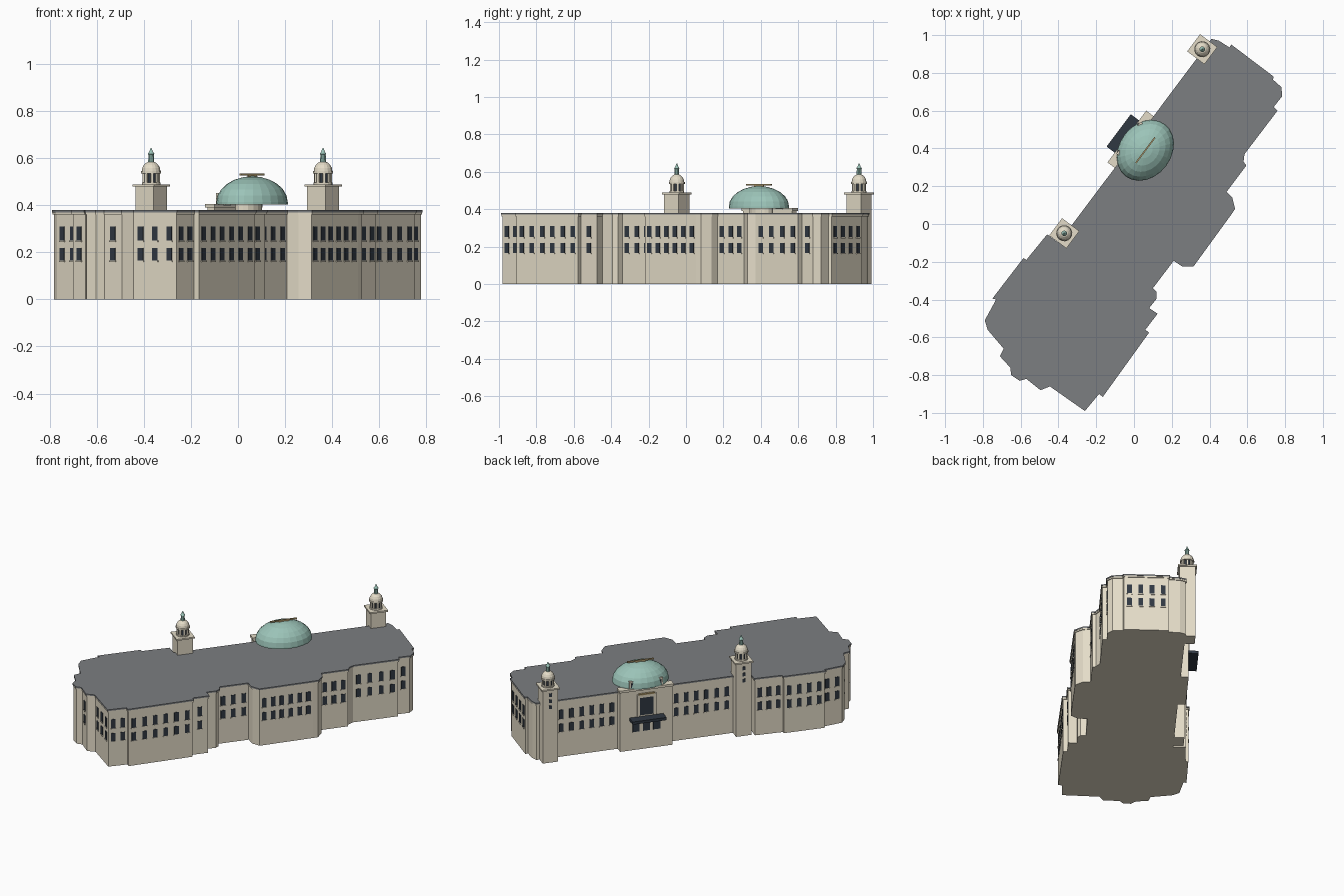
import bpy, bmesh, math
from mathutils import Matrix, Vector

if "Cube" in bpy.data.objects:
    bpy.data.objects.remove(bpy.data.objects["Cube"])

# The building runs diagonally: u = along it, v = out of the entrance side
ROT = Matrix.Rotation(math.atan2(0.8, 0.6), 4, 'Z')
MID = 0.348          # u of the entrance axis


def mat(name, col):
    m = bpy.data.materials.new(name)
    m.diffuse_color = (*col, 1)
    m.use_nodes = True
    m.node_tree.nodes["Principled BSDF"].inputs["Base Color"].default_value = m.diffuse_color
    return m


STONE = mat("stone", (0.78, 0.72, 0.58))
ROOF = mat("roof_grey", (0.20, 0.21, 0.22))
GLASS = mat("dark_glass", (0.03, 0.04, 0.055))
COPPER = mat("green_copper", (0.33, 0.55, 0.48))
GOLD = mat("bronze", (0.45, 0.34, 0.16))


def finish(name, bm, material, matrix=None):
    bmesh.ops.recalc_face_normals(bm, faces=bm.faces)
    me = bpy.data.meshes.new(name)
    bm.to_mesh(me)
    bm.free()
    me.materials.append(material)
    ob = bpy.data.objects.new(name, me)
    if matrix:
        ob.matrix_world = matrix
    bpy.context.collection.objects.link(ob)
    return ob


def add_box(bm, u0, u1, v0, v1, z0, z1, frame=Matrix()):
    m = frame @ Matrix.Translation(((u0 + u1) / 2, (v0 + v1) / 2, (z0 + z1) / 2)) \
        @ Matrix.Diagonal((u1 - u0, v1 - v0, z1 - z0, 1))
    bmesh.ops.create_cube(bm, size=1, matrix=m)


def boxes(name, material, *dims):
    bm = bmesh.new()
    for d in dims:
        add_box(bm, *d)
    return finish(name, bm, material, ROT)


def lathe(name, material, u, v, profile, n, su=1, sv=1):
    """Closed turned shape with n sides from (radius, z) points."""
    bm = bmesh.new()
    rings = [[bm.verts.new((u + su * r * math.cos(2 * math.pi * i / n),
                            v + sv * r * math.sin(2 * math.pi * i / n), z))
              for i in range(n)] for r, z in profile]
    for a, b in zip(rings, rings[1:]):
        for i in range(n):
            j = (i + 1) % n
            bm.faces.new((a[i], a[j], b[j], b[i]))
    bm.faces.new(rings[0])
    bm.faces.new(rings[-1])
    return finish(name, bm, material, ROT)


def prism(name, material, pts, z0, z1):
    bm = bmesh.new()
    f = bm.faces.new([bm.verts.new((p.x, p.y, z0)) for p in pts])
    ext = bmesh.ops.extrude_face_region(bm, geom=[f], use_keep_orig=True)
    bmesh.ops.translate(bm, vec=(0, 0, z1 - z0),
                        verts=[e for e in ext["geom"] if isinstance(e, bmesh.types.BMVert)])
    return finish(name, bm, material)


# Footprint, clockwise: x, y, windows on the wall that starts here
PLAN = [
    (.45, .97, 0), (.505, .935, 0), (.515, .95, 4), (.74, .78, 0), (.735, .765, 0),
    (.78, .725, 0), (.785, .677, 1), (.74, .62, 0), (.76, .60, 4), (.585, .37, 0),
    (.58, .33, 0), (.595, .31, 3), (.49, .17, 0), (.52, .14, 0), (.535, .08, 0),
    (.515, .05, 6), (.315, -.225, 0), (.255, -.225, 0), (.21, -.195, 3), (.10, -.34, 0),
    (.12, -.36, 0), (.12, -.395, 0), (.08, -.445, 0), (.125, -.475, 1), (.06, -.56, 0),
    (.08, -.575, 6), (-.165, -.915, 0), (-.185, -.90, 2), (-.26, -.99, 3), (-.445, -.86, 0),
    (-.495, -.88, 1), (-.57, -.82, 0), (-.605, -.83, 0), (-.65, -.80, 0), (-.655, -.76, 1),
    (-.71, -.70, 0), (-.69, -.66, 2), (-.775, -.56, 0), (-.79, -.51, 2), (-.73, -.40, 0),
    (-.75, -.395, 4), (-.585, -.18, 0), (-.57, -.19, 3), (-.46, -.055, 0), (-.40, -.10, 0),
    (-.331, -.008, 6), (-.101, .298, 0), (.103, .570, 6), (.332, .876, 0), (.41, .98, 0)]
outer = [Vector(p[:2]) for p in PLAN]


def inset(pts, d):
    out = []
    for i, p in enumerate(pts):
        a = (p - pts[i - 1]).normalized()
        b = (pts[(i + 1) % len(pts)] - p).normalized()
        na, nb = Vector((-a.y, a.x)), Vector((-b.y, b.x))
        out.append(p - (na + nb) / (1 + na.dot(nb)) * d)
    return out


wall = inset(outer, 0.007)
prism("walls", STONE, wall, 0, .362)
prism("cornice", STONE, inset(outer, 0.002), .361, .371)
prism("roof", ROOF, outer, .370, .379)

# Two rows of windows along every wall that has them
glass, sills = bmesh.new(), bmesh.new()
for i, (_, _, n) in enumerate(PLAN):
    a, b = wall[i], wall[(i + 1) % len(wall)]
    d = b - a
    frame = Matrix.Translation((a.x, a.y, 0)) @ Matrix.Rotation(math.atan2(d.y, d.x), 4, 'Z')
    for k in range(n):
        s = d.length * (k + .5) / n
        for z0, z1 in ((.165, .218), (.25, .31)):
            add_box(glass, s - .014, s + .014, -.006, .003, z0, z1, frame)
            add_box(sills, s - .017, s + .017, -.006, .005, z0 - .006, z0, frame)
finish("windows", glass, GLASS)
finish("window_sills", sills, STONE)

# Two corner towers with open cupolas
for side, tag in ((-1, "south"), (1, "north")):
    u, v = MID + side * .609, .266
    boxes(tag + "_tower", STONE,
          (u - .048, u + .048, v - .048, v + .048, 0, .482),
          (u - .057, u + .057, v - .057, v + .057, .479, .489))
    boxes(tag + "_tower_windows", GLASS,
          *[(u - .009, u + .009, v + .04, v + .051, z, z + .022) for z in (.355, .395, .435)])
    lathe(tag + "_cupola_base", STONE, u, v, [(.040, .488), (.040, .497)], 16)
    lathe(tag + "_cupola_core", GLASS, u, v, [(.030, .496), (.030, .537)], 16)
    bm = bmesh.new()
    for k in range(8):
        t = Matrix.Translation((u, v, 0)) @ Matrix.Rotation(k * math.pi / 4, 4, 'Z')
        add_box(bm, .026, .037, -.006, .006, .496, .537, t)
    finish(tag + "_cupola_columns", bm, STONE, ROT)
    lathe(tag + "_cupola_dome", STONE, u, v,
          [(.043, .535), (.043, .545)] +
          [(.040 * math.cos(t), .545 + .042 * math.sin(t)) for t in (0, .35, .7, 1.05, 1.35)], 16)
    lathe(tag + "_cupola_lantern", COPPER, u, v,
          [(.013, .583), (.012, .615), (.015, .618), (.008, .628), (.002, .644)], 10)

# Entrance pavilion
boxes("pavilion", STONE,
      (MID - .165, MID + .165, .22, .300, 0, .37),
      (MID - .165, MID + .165, .262, .300, .36, .395),
      (MID - .171, MID + .171, .258, .308, .390, .405))
boxes("portal_surround", STONE,
      (MID - .060, MID - .043, .29, .310, .22, .36),
      (MID + .043, MID + .060, .29, .310, .22, .36),
      (MID - .060, MID + .060, .29, .310, .342, .362))
boxes("portal_window", GLASS, (MID - .043, MID + .043, .29, .304, .225, .342))
boxes("portal_trim", GOLD, (MID - .05, MID + .05, .30, .314, .360, .368))
boxes("entrance_doors", GLASS,
      *[(MID + s - .022, MID + s + .022, .29, .304, .12, .195) for s in (-.065, 0, .065)])
boxes("entrance_canopy", GLASS, (MID - .107, MID + .107, .295, .362, .198, .216))

# Dormers in front of the dome
for s, tag in ((-.085, "south"), (.085, "north")):
    boxes(tag + "_dormer", STONE, (MID + s - .021, MID + s + .021, .25, .298, .40, .452))
    boxes(tag + "_dormer_window", GLASS, (MID + s - .011, MID + s + .011, .29, .302, .414, .440))

# Oval copper dome with ridge bar
lathe("dome_support", STONE, MID, .205, [(1, .37), (1, .41)], 16, .07, .05)
arc = [(math.cos(t), .413 + .110 * math.sin(t)) for t in [k * math.pi / 2 / 6 for k in range(6)]]
lathe("dome", COPPER, MID, .186, [(1, .404)] + arc + [(.04, .524)], 24, .173, .138)
boxes("dome_ridge", GOLD, (MID - .084, MID + .084, .182, .190, .526, .535),
      (MID - .03, MID + .03, .183, .189, .515, .528))
